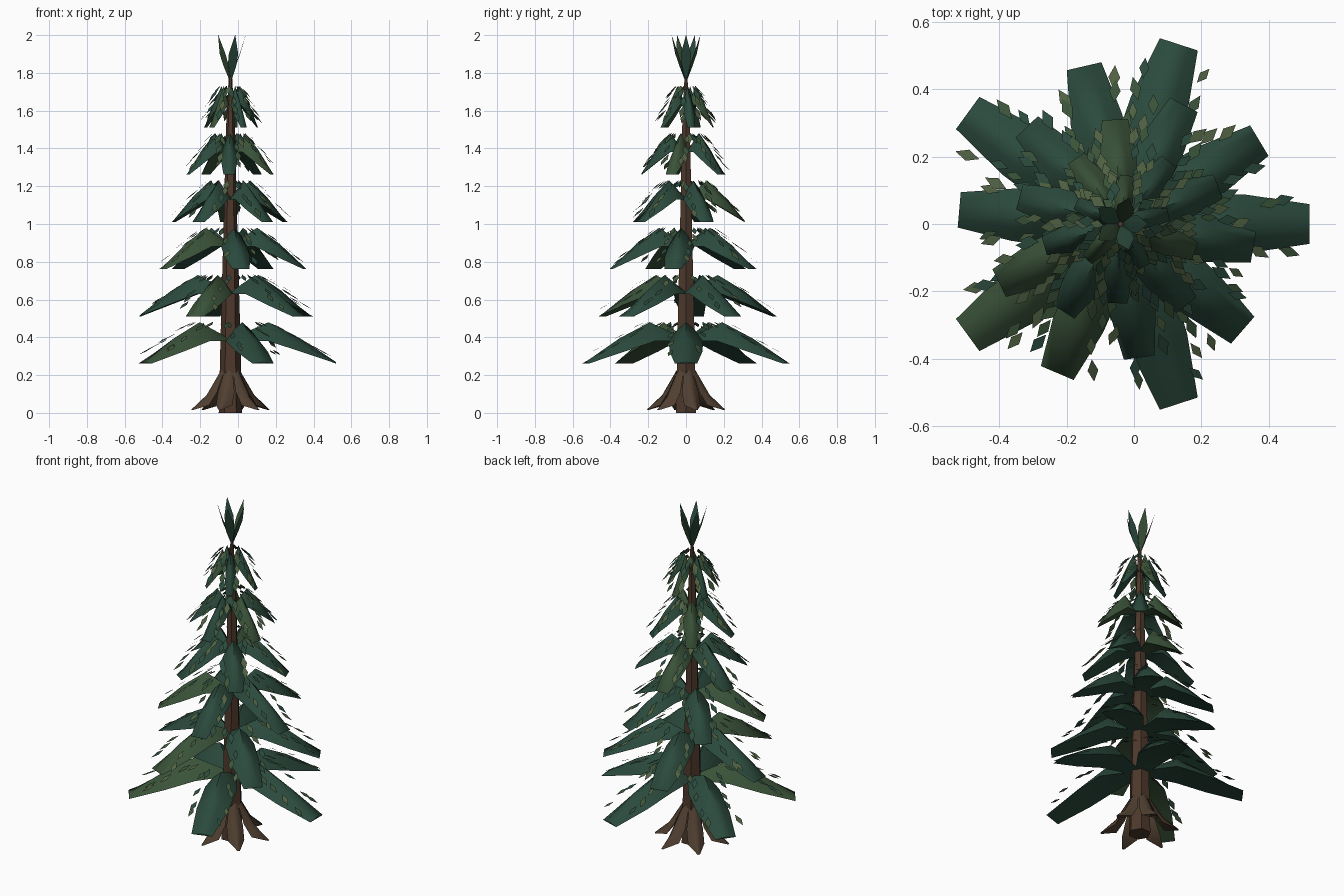
import bpy, math, random
from mathutils import Vector, Matrix

if "Cube" in bpy.data.objects:
    bpy.data.objects.remove(bpy.data.objects["Cube"])

random.seed(4)
CX = -0.04          # trunk axis


def material(name, rgb):
    m = bpy.data.materials.new(name)
    m.diffuse_color = (*rgb, 1)
    m.use_nodes = True
    m.node_tree.nodes["Principled BSDF"].inputs["Base Color"].default_value = m.diffuse_color
    return m


TEAL = material("teal_green", (0.024, 0.068, 0.046))
MOSS = material("moss_green", (0.042, 0.085, 0.040))
OLIVE = material("olive_green", (0.080, 0.120, 0.055))
BARK = material("bark", (0.075, 0.040, 0.025))
ROOT = material("root_bark", (0.080, 0.050, 0.030))


class Part:
    """Collects faces with materials and turns them into one object."""

    def __init__(self, name, mats):
        self.name, self.mats = name, mats
        self.v, self.f, self.m = [], [], []

    def add(self, verts, faces, mat):
        n = len(self.v)
        self.v += [tuple(p) for p in verts]
        self.f += [[n + i for i in f] for f in faces]
        self.m += [mat] * len(faces)

    def build(self, smooth=None):
        me = bpy.data.meshes.new(self.name)
        me.from_pydata(self.v, [], self.f)
        for m in self.mats:
            me.materials.append(m)
        for p, i in zip(me.polygons, self.m):
            p.material_index = i
        ob = bpy.data.objects.new(self.name, me)
        bpy.context.collection.objects.link(ob)
        if smooth:
            bpy.ops.object.select_all(action='DESELECT')
            ob.select_set(True)
            bpy.context.view_layer.objects.active = ob
            bpy.ops.object.shade_smooth_by_angle(angle=math.radians(smooth))
        return ob


def place(angle):
    return Matrix.Translation((CX, 0, 0)) @ Matrix.Rotation(math.radians(angle), 4, 'Z')


def blade(part, angle, rows, mat):
    """Solid arched leaf running outward; rows are (radius, ridge z, half width, edge droop)."""
    cols = (-1, -0.5, 0, 0.5, 1, 0)          # last column is the underside centre
    xf = place(angle)
    n = len(cols)
    verts = [xf @ Vector((r, c * w, z - d * (1.0 if j == 5 else abs(c) ** 1.4)))
             for r, z, w, d in rows for j, c in enumerate(cols)]
    faces = [(i * n + j, (i + 1) * n + j, (i + 1) * n + (j + 1) % n, i * n + (j + 1) % n)
             for i in range(len(rows) - 1) for j in range(n)]
    last = (len(rows) - 1) * n
    faces += [tuple(range(n)), tuple(last + j for j in reversed(range(n)))]
    part.add(verts, faces, mat)


def needle(part, angle, pos, yaw, pitch, length, mat):
    """Small diamond leaf."""
    xf = (place(angle) @ Matrix.Translation(pos) @ Matrix.Rotation(yaw, 4, 'Z')
          @ Matrix.Rotation(pitch, 4, 'Y'))
    w = length * 0.21
    pts = [(0, 0, 0), (length * 0.5, -w, 0), (length, 0, 0), (length * 0.5, w, 0)]
    part.add([xf @ Vector(p) for p in pts], [(0, 1, 2, 3)], mat)


# Trunk: tapering six-sided pole
trunk = Part("trunk", [BARK])
N = 6
rings = [(0, 0.062), (0.5, 0.05), (1.0, 0.036), (1.5, 0.024), (1.8, 0.008)]
trunk.add([(CX + r * math.cos(math.tau * k / N), r * math.sin(math.tau * k / N), z)
           for z, r in rings for k in range(N)],
          [(i * N + k, i * N + (k + 1) % N, (i + 1) * N + (k + 1) % N, (i + 1) * N + k)
           for i in range(len(rings) - 1) for k in range(N)]
          + [tuple(reversed(range(N))), tuple(range(4 * N, 5 * N))], 0)
trunk.build(35)

# Flared roots around the foot
roots = Part("roots", [ROOT])
for k in range(6):
    blade(roots, 15 + 60 * k, [(0.04, 0.245, 0.022, 0.02), (0.085, 0.17, 0.045, 0.06),
                               (0.13, 0.095, 0.045, 0.055), (0.212, 0.02, 0.006, 0.006)], 0)
roots.build(60)

# Six tiers of five drooping boughs, each tier turned by 31 degrees
REACH = (0.56, 0.48, 0.40, 0.31, 0.235, 0.145)
HALF = (0.095, 0.085, 0.074, 0.062, 0.046, 0.030)
for t, (R, w) in enumerate(zip(REACH, HALF)):
    z = 0.265 + 0.25 * t
    boughs = Part(f"boughs_tier_{t + 1}", [TEAL, MOSS])
    needles = Part(f"needles_tier_{t + 1}", [TEAL, MOSS, OLIVE])
    for k in range(5):
        a = 31 * t + 72 * k
        rows = [(0.02, z + 0.135, w * 0.35, 0.02), (R * 0.36, z + 0.215, w * 0.95, 0.10),
                (R * 0.66, z + 0.13, w * 0.92, 0.07), (R, z + 0.004, w * 0.62, 0.008)]
        blade(boughs, a, rows, random.choice((0, 0, 1)))
        # Needles in pairs along both edges of the bough
        for s in (0.28, 0.42, 0.56, 0.70, 0.80):
            for side in (-1, 1):
                f = s + random.uniform(-0.05, 0.05)
                ridge = z + 0.215 - 0.2 * max(0, f - 0.36) / 0.64
                pos = (R * f, side * (w * random.uniform(0.45, 0.85) + 0.01), ridge + 0.002)
                needle(needles, a, pos, side * random.uniform(0.15, 0.55), 0.45 + 0.08 * t,
                       random.uniform(0.06, 0.085), random.randrange(3))
    boughs.build(60)
    needles.build()

# Crown: five upright pointed leaves
crown = Part("crown_leaves", [TEAL, MOSS])
for k in range(5):
    blade(crown, 72 * k, [(0.003, 1.76, 0.004, 0.001), (0.03, 1.85, 0.024, 0.008),
                          (0.052, 1.91, 0.026, 0.008), (0.08, 2.0, 0.001, 0.001)], k % 2)
crown.build(60)
